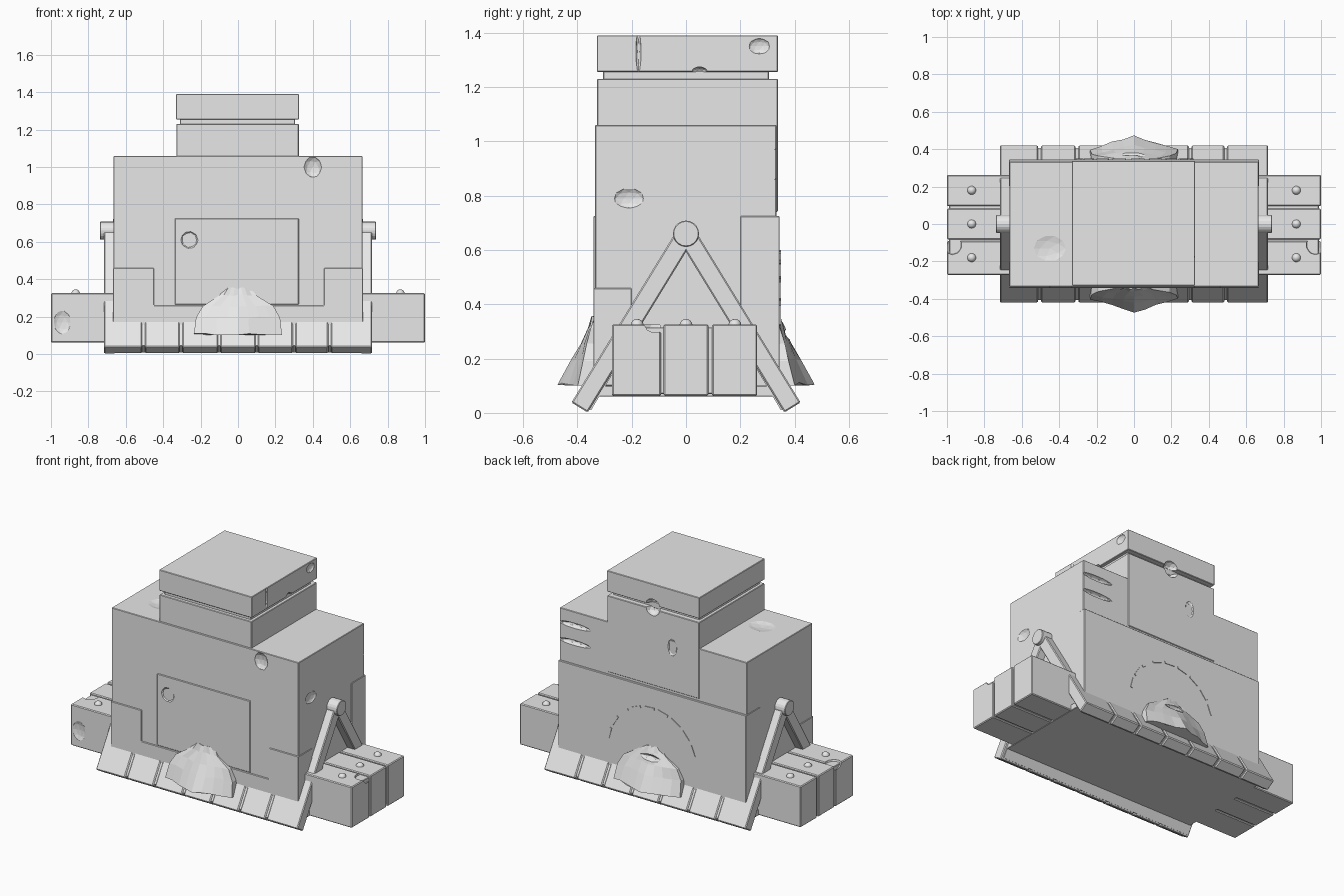
import bpy, bmesh, math, random
from mathutils import Vector

random.seed(4)
if "Cube" in bpy.data.objects:
    bpy.data.objects.remove(bpy.data.objects["Cube"], do_unlink=True)

stone = bpy.data.materials.new("pale grey stone")
stone.use_nodes = True
GREY = (0.8, 0.8, 0.8, 1)
stone.diffuse_color = GREY
stone.node_tree.nodes["Principled BSDF"].inputs["Base Color"].default_value = GREY


def finish(name, bm, bevel=0.0):
    bmesh.ops.recalc_face_normals(bm, faces=bm.faces)
    mesh = bpy.data.meshes.new(name)
    bm.to_mesh(mesh)
    bm.free()
    mesh.materials.append(stone)
    ob = bpy.data.objects.new(name, mesh)
    bpy.context.collection.objects.link(ob)
    if bevel:
        mod = ob.modifiers.new("worn edges", "BEVEL")
        mod.width = bevel
        mod.segments = 1
    return ob


def prism(name, points, a, b, axis="x", bevel=0.003):
    """Extrude a profile: (y, z) along x, or (x, z) along y."""
    bm = bmesh.new()
    place = (lambda p, t: (t, p[0], p[1])) if axis == "x" else (lambda p, t: (p[0], t, p[1]))
    ends = [[bm.verts.new(place(p, t)) for p in points] for t in (a, b)]
    for end in ends:
        bm.faces.new(end)
    n = len(points)
    for i in range(n):
        j = (i + 1) % n
        bm.faces.new((ends[0][i], ends[0][j], ends[1][j], ends[1][i]))
    return finish(name, bm, bevel)


def box(name, x0, x1, y0, y1, z0, z1, bevel=0.003):
    return prism(name, [(y0, z0), (y1, z0), (y1, z1), (y0, z1)], x0, x1, bevel=bevel)


def chip(target, where, size):
    """Knock lumps out of a part with flattened spheres."""
    bm = bmesh.new()
    bmesh.ops.create_icosphere(bm, subdivisions=2, radius=1)
    for v in bm.verts:
        v.co = Vector(v.co[i] * size[i] + where[i] for i in range(3))
    cutter = finish("chip_cutter", bm)
    cutter.hide_render = True
    cutter.hide_viewport = True
    mod = target.modifiers.new("chip", "BOOLEAN")
    mod.operation = "DIFFERENCE"
    mod.solver = "EXACT"
    mod.object = cutter


# Main body and stepped tower
body = box("body", -0.665, 0.665, -0.335, 0.333, 0.06, 1.06)
tower = box("tower", -0.33, 0.325, -0.327, 0.338, 0.74, 1.23)
box("tower_neck", -0.31, 0.305, -0.305, 0.305, 1.22, 1.26)
slab = box("top_slab", -0.332, 0.327, -0.328, 0.338, 1.255, 1.39)

chip(body, (0.4, -0.345, 1.0), (0.05, 0.03, 0.06))
chip(body, (-0.45, -0.13, 1.07), (0.1, 0.08, 0.02))
chip(body, (0.672, -0.21, 0.79), (0.02, 0.06, 0.04))
for z in (0.86, 0.97):
    chip(body, (0.56, 0.34, z), (0.12, 0.03, 0.018))
chip(tower, (0, 0.345, 1.23), (0.05, 0.05, 0.045))
chip(tower, (-0.14, 0.345, 1.02), (0.035, 0.02, 0.06))
chip(slab, (0, 0.345, 1.255), (0.05, 0.05, 0.04))
chip(slab, (0.33, 0.05, 1.255), (0.03, 0.03, 0.02))
chip(slab, (0.33, 0.27, 1.35), (0.015, 0.04, 0.03))
chip(slab, (0.33, -0.175, 1.33), (0.012, 0.01, 0.08))

# Lower cladding: back block, U-shaped front trim and centre panel
back_block = box("back_block", -0.668, 0.668, 0.2, 0.345, 0.06, 0.725)
prism("front_trim", [(-0.668, 0.1), (0.668, 0.1), (0.668, 0.46), (0.46, 0.46), (0.46, 0.26),
                     (-0.45, 0.26), (-0.45, 0.46), (-0.668, 0.46)], -0.341, -0.2, "y")
panel = box("front_panel", -0.338, 0.325, -0.341, -0.3, 0.265, 0.725)
chip(panel, (-0.26, -0.352, 0.61), (0.05, 0.03, 0.05))

# Worn arch line on the back
for i in range(9):
    a0 = math.radians(8 + i * 18)
    a1 = a0 + math.radians(13)
    pts = [(r * math.cos(a), 0.28 + r * math.sin(a))
           for r, a in ((0.32, a0), (0.32, a1), (0.306, a1), (0.306, a0))]
    prism("back_arch_mark", pts, 0.34, 0.349, "y", 0)

# Leaning A-frame legs and plank skirts share one tilted section
APEX = Vector((0, 0.66))
FOOT = Vector((0.392, 0.02))
ALONG = (FOOT - APEX).normalized()
HALF = Vector((-ALONG.y, ALONG.x)) * 0.035


def leaning(start, side):
    section = [start + HALF, FOOT + HALF, FOOT - HALF, start - HALF]
    return [(p.x * side, p.y) for p in section]


plank_edges = [-0.715, -0.505, -0.305, -0.1, 0.1, 0.3, 0.49, 0.715]
skirt_top = FOOT - ALONG * 0.24
for side, label in ((-1, "front"), (1, "back")):
    for x0, x1 in zip(plank_edges, plank_edges[1:]):
        prism(label + "_skirt_plank", leaning(skirt_top, side), x0 + 0.007, x1 - 0.007, bevel=0.006)
    inner = [(y * 0.965, z + 0.008) for y, z in leaning(skirt_top, side)]
    prism(label + "_skirt_backing", inner, -0.7, 0.7, bevel=0)

for s, label in ((1, "left"), (-1, "right")):
    for side in (-1, 1):
        prism(label + "_leg", leaning(APEX, side), s * 0.655, s * 0.717, bevel=0.005)
    ring = [(0.048 * math.cos(t * math.tau / 20), 0.66 + 0.048 * math.sin(t * math.tau / 20))
            for t in range(20)]
    prism(label + "_leg_hub", ring, s * 0.65, s * 0.738)

    # Side platform: three slats on a recessed core, one stud each
    box(label + "_platform_core", s * 0.65, s * 0.988, -0.255, 0.25, 0.07, 0.315)
    for k, (y0, y1) in enumerate(((-0.272, -0.092), (-0.082, 0.082), (0.096, 0.262))):
        slat = box(label + "_platform_slat", s * 0.65, s, y0, y1, 0.062, 0.326, 0.005)
        if k == 0:
            chip(slat, (s * 0.97, -0.11, 0.325), (0.05, 0.055, 0.04))
            if s < 0:
                chip(slat, (-0.94, -0.28, 0.17), (0.05, 0.02, 0.07))
        bm = bmesh.new()
        bmesh.ops.create_uvsphere(bm, u_segments=14, v_segments=8, radius=0.024)
        bmesh.ops.translate(bm, verts=bm.verts, vec=(s * 0.868, (k - 1) * 0.18, 0.322))
        for f in bm.faces:
            f.smooth = True
        finish(label + "_platform_stud", bm)

# Faceted rubble mounds spilling out over the middle of each skirt
LEVELS = ((0.1, 0.235, 0.14), (0.19, 0.225, 0.09), (0.25, 0.19, 0.06),
          (0.31, 0.1, 0.03), (0.345, 0.07, 0.015))
for side, label in ((-1, "front"), (1, "back")):
    bm = bmesh.new()
    rows = []
    for z, w, d in LEVELS:
        row = [bm.verts.new((w, side * 0.3, z))]
        for i in range(9):
            u = 1 - i / 4
            reach = d * (1 - 0.5 * abs(u)) + random.uniform(-0.006, 0.004)
            row.append(bm.verts.new((w * u, side * (0.332 + reach), z + random.uniform(0, 0.012))))
        row.append(bm.verts.new((-w, side * 0.3, z)))
        rows.append(row)
    for low, high in zip(rows, rows[1:]):
        for i in range(len(low)):
            j = (i + 1) % len(low)
            bm.faces.new((low[i], low[j], high[j], high[i]))
    bm.faces.new(rows[0])
    bm.faces.new(rows[-1])
    mound = finish(label + "_rubble_mound", bm)
    if side > 0:
        chip(mound, (0, 0.41, 0.29), (0.11, 0.06, 0.025))

# Flat underside joining the skirts and platforms
box("underside_plate", -0.7, 0.7, -0.355, 0.355, 0.06, 0.1)
